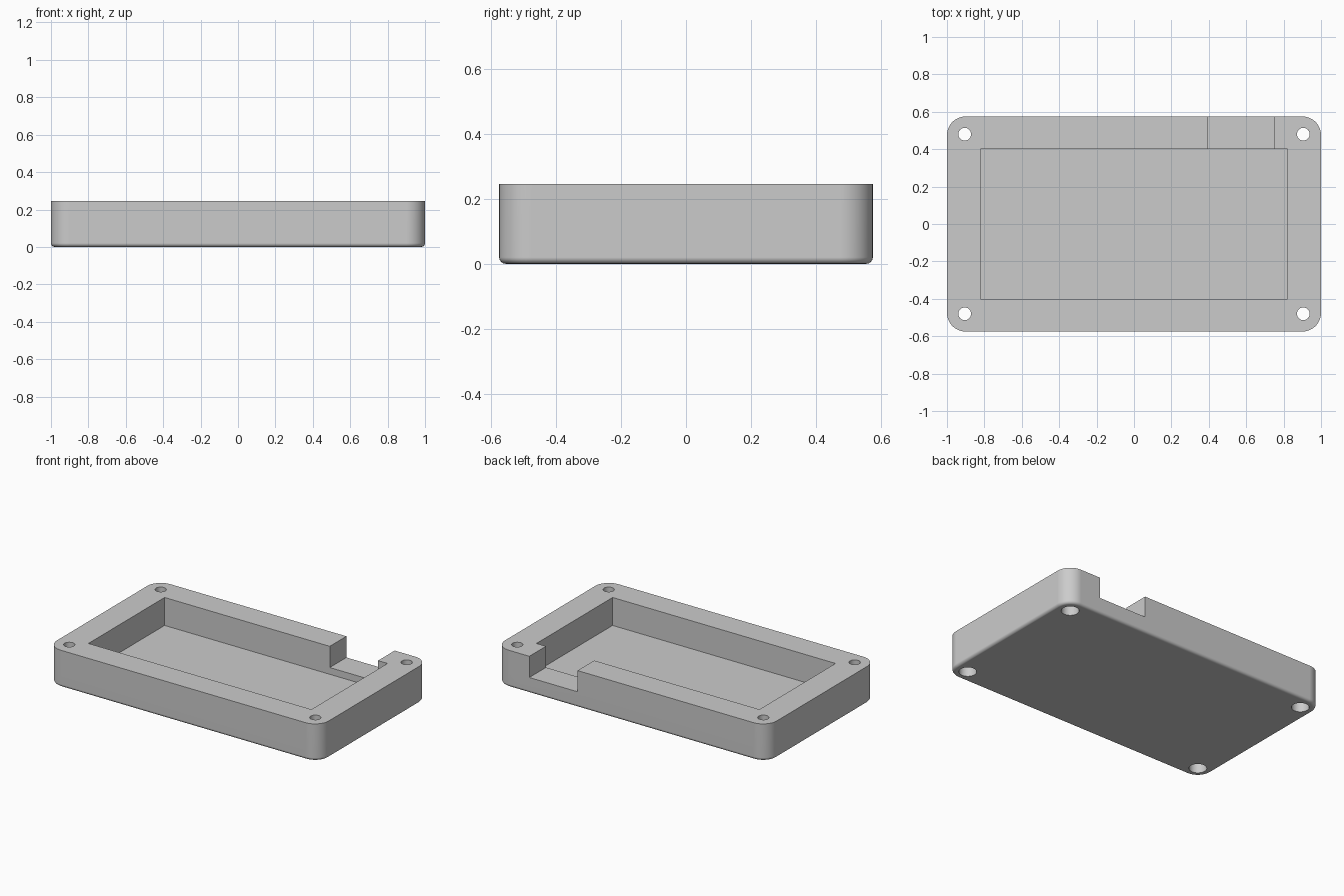
import bpy, bmesh, math
from mathutils import Matrix, Vector

cube = bpy.data.objects.get("Cube")
if cube:
    bpy.data.objects.remove(cube, do_unlink=True)

W, D, H = 1.0, 0.575, 0.246      # half width, half depth, height
HOLE_X, HOLE_Y = 0.905, 0.48

grey = bpy.data.materials.new("light grey plastic")
grey.use_nodes = True
colour = (0.6, 0.6, 0.6, 1)
grey.diffuse_color = colour
grey.node_tree.nodes["Principled BSDF"].inputs["Base Color"].default_value = colour


def make_object(name, bm):
    mesh = bpy.data.meshes.new(name)
    bm.to_mesh(mesh)
    bm.free()
    obj = bpy.data.objects.new(name, mesh)
    bpy.context.collection.objects.link(obj)
    mesh.materials.append(grey)
    return obj


def box_mesh(low, high):
    bm = bmesh.new()
    low, high = Vector(low), Vector(high)
    place = Matrix.Translation((low + high) / 2) @ Matrix.Diagonal((*(high - low), 1))
    bmesh.ops.create_cube(bm, size=1, matrix=place)
    return bm


def cylinder(name, x, y, radius, low, high):
    bm = bmesh.new()
    bmesh.ops.create_cone(bm, cap_ends=True, segments=32, radius1=radius, radius2=radius,
                          depth=high - low, matrix=Matrix.Translation((x, y, (low + high) / 2)))
    return make_object(name, bm)


# Outer block: round upright corners, then a small rounded lower edge
bm = box_mesh((-W, -D, 0), (W, D, H))
upright = [e for e in bm.edges if abs(e.verts[0].co.z - e.verts[1].co.z) > 0.1]
bmesh.ops.bevel(bm, geom=upright, offset=0.1, segments=10, profile=0.5, affect='EDGES')
lower = [e for e in bm.edges if all(v.co.z < 0.001 for v in e.verts)]
bmesh.ops.bevel(bm, geom=lower, offset=0.02, segments=4, profile=0.5, affect='EDGES')
tray = make_object("tray", bm)

# Pocket, rear cable notch, and stepped screw holes
cutters = [
    make_object("pocket_cutter", box_mesh((-0.82, -0.4, 0.06), (0.82, 0.4, 0.4))),
    make_object("notch_cutter", box_mesh((0.395, 0.3, 0.105), (0.75, 0.7, 0.4))),
]
for sx in (-1, 1):
    for sy in (-1, 1):
        x, y = sx * HOLE_X, sy * HOLE_Y
        cutters.append(cylinder("screw_hole_cutter", x, y, 0.034, -0.1, 0.4))
        cutters.append(cylinder("screw_head_cutter", x, y, 0.054, -0.1, 0.1))

bpy.ops.object.select_all(action='DESELECT')
bpy.context.view_layer.objects.active = tray
tray.select_set(True)
for cutter in cutters:
    cutter.hide_render = True
    cut = tray.modifiers.new("cut", 'BOOLEAN')
    cut.operation = 'DIFFERENCE'
    cut.solver = 'EXACT'
    cut.object = cutter
    bpy.ops.object.modifier_apply(modifier=cut.name)
    bpy.data.objects.remove(cutter, do_unlink=True)

# Smooth curves, flat large faces
bpy.ops.object.shade_smooth_by_angle(angle=math.radians(30))
normals = tray.modifiers.new("flat_faces", 'WEIGHTED_NORMAL')
normals.keep_sharp = True
